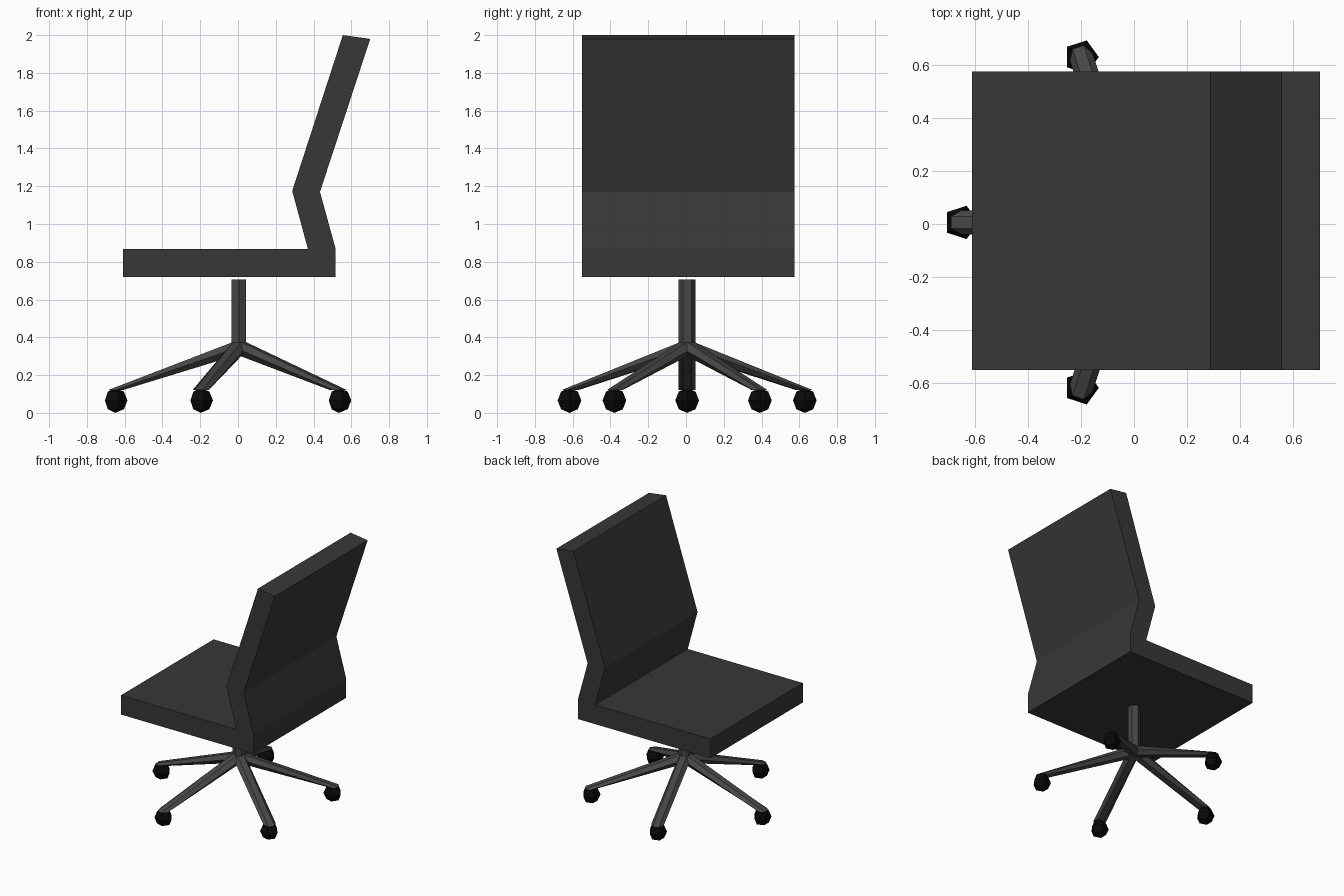
import bpy, bmesh
from math import cos, sin, pi, radians
from mathutils import Vector

if "Cube" in bpy.data.objects:
    bpy.data.objects.remove(bpy.data.objects["Cube"])


def material(name, value):
    m = bpy.data.materials.new(name)
    m.diffuse_color = (value, value * 0.97, value * 0.95, 1)
    m.use_nodes = True
    m.node_tree.nodes["Principled BSDF"].inputs["Base Color"].default_value = m.diffuse_color
    return m


def loft(name, rings, mat):
    """Bridge closed rings of points and cap both ends."""
    bm = bmesh.new()
    loops = [[bm.verts.new(p) for p in ring] for ring in rings]
    n = len(loops[0])
    for a, b in zip(loops, loops[1:]):
        for i in range(n):
            j = (i + 1) % n
            bm.faces.new((a[i], a[j], b[j], b[i]))
    bm.faces.new(loops[0][::-1])
    bm.faces.new(loops[-1])
    bmesh.ops.remove_doubles(bm, verts=bm.verts, dist=1e-5)
    bmesh.ops.recalc_face_normals(bm, faces=bm.faces)
    mesh = bpy.data.meshes.new(name)
    bm.to_mesh(mesh)
    bm.free()
    obj = bpy.data.objects.new(name, mesh)
    obj.data.materials.append(mat)
    bpy.context.collection.objects.link(obj)
    return obj


def ring(center, u, v, radius, sides):
    return [center + radius * (cos(2 * pi * i / sides) * u + sin(2 * pi * i / sides) * v)
            for i in range(sides)]


fabric = material("dark_fabric", 0.04)
metal = material("dark_metal", 0.065)
rubber = material("black_rubber", 0.003)

X, Y, Z = Vector((1, 0, 0)), Vector((0, 1, 0)), Vector((0, 0, 1))
CX, CY = 0.004, 0.006
HUB = Vector((CX, CY, 0.348))

# Seat and backrest: one side profile extruded across the width
profile = [(-0.61, 0.72), (0.517, 0.72), (0.517, 0.868), (0.434, 1.17), (0.70, 1.98),
           (0.555, 2.0), (0.287, 1.175), (0.37, 0.868), (-0.61, 0.868)]
loft("seat_and_backrest", [[(x, y, z) for x, z in profile] for y in (-0.55, 0.575)], fabric)

# Central column, hexagonal
loft("column", [ring(Vector((CX, CY, z)), Y, X, 0.045, 6) for z in (0.345, 0.705)], metal)

# Five legs with ball casters
for k in range(5):
    a = radians(36 + 72 * k)
    out = Vector((cos(a), sin(a), 0))
    side = Vector((-sin(a), cos(a), 0))
    tip = Vector((CX, CY, 0)) + 0.655 * out
    loft(f"leg_{k + 1}", [ring(HUB, side, Z, 0.045, 6),
                          ring(tip + 0.12 * Z, side, out, 0.045, 6)], metal)

    # Caster: five-sided low-poly ball
    r = 0.066
    rings = []
    for lat in (-45, 0, 45):
        t = radians(lat)
        rings.append(ring(tip + (r + r * sin(t)) * Z, X, Y, r * cos(t), 5))
    caster = loft(f"caster_{k + 1}", rings, rubber)
    # Raise the end caps to poles
    bm = bmesh.new()
    bm.from_mesh(caster.data)
    for f in [f for f in bm.faces if len(f.verts) == 5]:
        pole_z = 2 * r if f.calc_center_median().z > r else 0
        poke = bmesh.ops.poke(bm, faces=[f])
        poke["verts"][0].co.z = pole_z
    bm.to_mesh(caster.data)
    bm.free()
